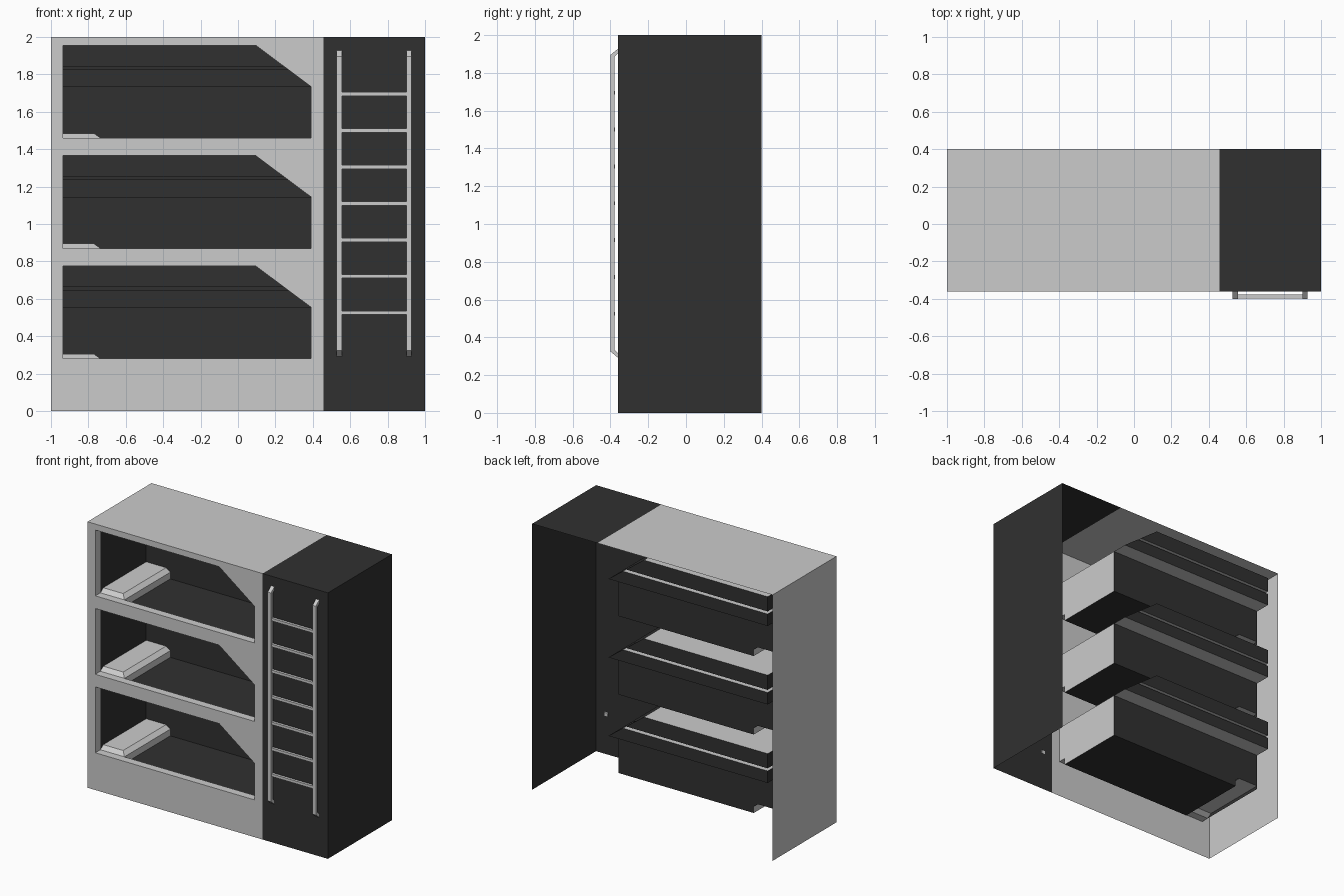
import bpy, bmesh

if "Cube" in bpy.data.objects:
    bpy.data.objects.remove(bpy.data.objects["Cube"])

dark = bpy.data.materials.new("dark_panel")
dark.diffuse_color = (0.03, 0.03, 0.03, 1)
dark.use_nodes = True
dark.node_tree.nodes["Principled BSDF"].inputs["Base Color"].default_value = dark.diffuse_color

F, W, N, J = -0.36, 0.245, 0.365, -0.30   # front, back wall, niche back, inner jamb (y)
L, R, C = -0.935, 0.39, 0.095             # opening left, right, chamfer start (x)
SPLIT = 0.457                             # join between light and dark shell


def sheet(name, polys, mat=None, flip=False):
    """Thin surface part made from a few flat polygons."""
    bm = bmesh.new()
    for p in polys:
        bm.faces.new([bm.verts.new(v) for v in p])
    bmesh.ops.remove_doubles(bm, verts=bm.verts, dist=1e-4)
    if flip:
        bmesh.ops.reverse_faces(bm, faces=bm.faces)
    me = bpy.data.meshes.new(name)
    bm.to_mesh(me)
    bm.free()
    ob = bpy.data.objects.new(name, me)
    bpy.context.collection.objects.link(ob)
    if mat:
        me.materials.append(mat)
    return ob


def front(x0, x1, z0, z1, y=F):
    return [(x0, y, z0), (x1, y, z0), (x1, y, z1), (x0, y, z1)]


def flat(x0, x1, y0, y1, z):
    return [(x0, y0, z), (x1, y0, z), (x1, y1, z), (x0, y1, z)]


def side(x, y0, y1, z0, z1):
    return [(x, y0, z0), (x, y1, z0), (x, y1, z1), (x, y0, z1)]


def tube(pts, y0, y1):
    """Sweep an xz outline along y, one quad per edge."""
    return [[(a[0], y0, a[1]), (b[0], y0, b[1]), (b[0], y1, b[1]), (a[0], y1, a[1])]
            for a, b in zip(pts, pts[1:])]


def face_xz(pts, y):
    return [(x, y, z) for x, z in pts]


# Dark shell: front, top, right side (open at back and bottom)
sheet("dark_shell", [front(SPLIT, 1, 0, 2), flat(SPLIT, 1, F, 0.4, 2),
                     side(1, F, 0.4, 0, 2)], dark)

# Light shell: top, left side and front frame around the openings
frame = [flat(-1, SPLIT, F, 0.4, 2), side(-1, F, 0.4, 0, 2)[::-1]]
zs = [0.28, 0.87, 1.46]
below = 0
for b in zs:
    t = b + 0.495
    frame += [front(-1, SPLIT, below, b), front(-1, L, b, t), front(R, SPLIT, b, t),
              face_xz([(R, b + 0.275), (R, t), (C, t)], F)]
    below = t
frame.append(front(-1, SPLIT, below, 2))
sheet("light_shell", frame)


def chamfer_x(h):
    return R - (h - 0.275) / 0.22 * (R - C)


for i, b in enumerate(zs, 1):
    n0, n1, n2, t, fl = b + 0.275, b + 0.365, b + 0.385, b + 0.495, b - 0.05
    x1, x2 = chamfer_x(0.365), chamfer_x(0.385)
    px, pt = -0.735, b + 0.025            # pillow edge and top
    pxt, pyt = px - 0.035, J + 0.035

    # Light rim of the opening, end panel, ceiling and niche shelves
    ring = [(L, t), (L, b), (R, b), (R, n0)]
    light = tube(ring, F, J)
    light += [side(R, J, W, fl, n0), flat(L, C, F, N, t), flat(L, R, W, N, n0),
              flat(L, x1, W, N, n1), flat(L, x2, W, N, n2)]
    sheet(f"bunk_{i}_rim_and_shelves", light)

    # Dark lining: floor, walls, slanted ceiling, niche backs
    lining = [flat(px, R, J, W, fl), front(px, R, fl, b, J),
              side(L, J, W, b, t), side(L, W, N, n0, n1), side(L, W, N, n2, t),
              face_xz([(L, pt), (pxt, pt), (px, b), (px, fl), (R, fl), (R, n0), (L, n0)], W),
              face_xz([(L, n1), (x1, n1), (x2, n2), (L, n2)], W),
              face_xz([(L, n0), (R, n0), (x1, n1), (L, n1)], N),
              face_xz([(L, n2), (x2, n2), (C, t), (L, t)], N)]
    lining += tube([(R, n0), (C, t)], F, W)
    lining += tube([(R, n0), (x1, n1)], W, N) + tube([(x2, n2), (C, t)], W, N)
    sheet(f"bunk_{i}_lining", lining, dark)

    # Pillow with bevelled front and inner edge
    sheet(f"pillow_{i}", [
        flat(L, pxt, pyt, W, pt),
        [(pxt, pyt, pt), (px, J, b), (px, W, b), (pxt, W, pt)],
        side(px, J, W, fl, b),
        [(L, J, b), (px, J, b), (pxt, pyt, pt), (L, pyt, pt)]])


def prism(name, prof, x0, x1):
    """Closed bar: yz outline extruded along x."""
    a = [(x0, y, z) for y, z in prof]
    c = [(x1, y, z) for y, z in prof]
    n = len(prof)
    quads = [[a[k], a[(k + 1) % n], c[(k + 1) % n], c[k]] for k in range(n)]
    ob = sheet(name, [a[::-1], c] + quads)
    bm = bmesh.new()
    bm.from_mesh(ob.data)
    bmesh.ops.recalc_face_normals(bm, faces=bm.faces)
    bm.to_mesh(ob.data)
    bm.free()


# Ladder rails bent back into the panel, and rungs
rail = [(-0.355, 1.932), (-0.40, 1.895), (-0.40, 0.325), (-0.355, 0.288),
        (-0.355, 0.312), (-0.378, 0.335), (-0.378, 1.885), (-0.355, 1.908)]
prism("ladder_rail_left", rail, 0.527, 0.555)
prism("ladder_rail_right", rail, 0.90, 0.928)
for k in range(7):
    z = 0.525 + 0.195 * k
    prism(f"ladder_rung_{k + 1}", [(-0.397, z - 0.01), (-0.376, z - 0.01),
                                   (-0.376, z + 0.01), (-0.397, z + 0.01)], 0.55, 0.905)
